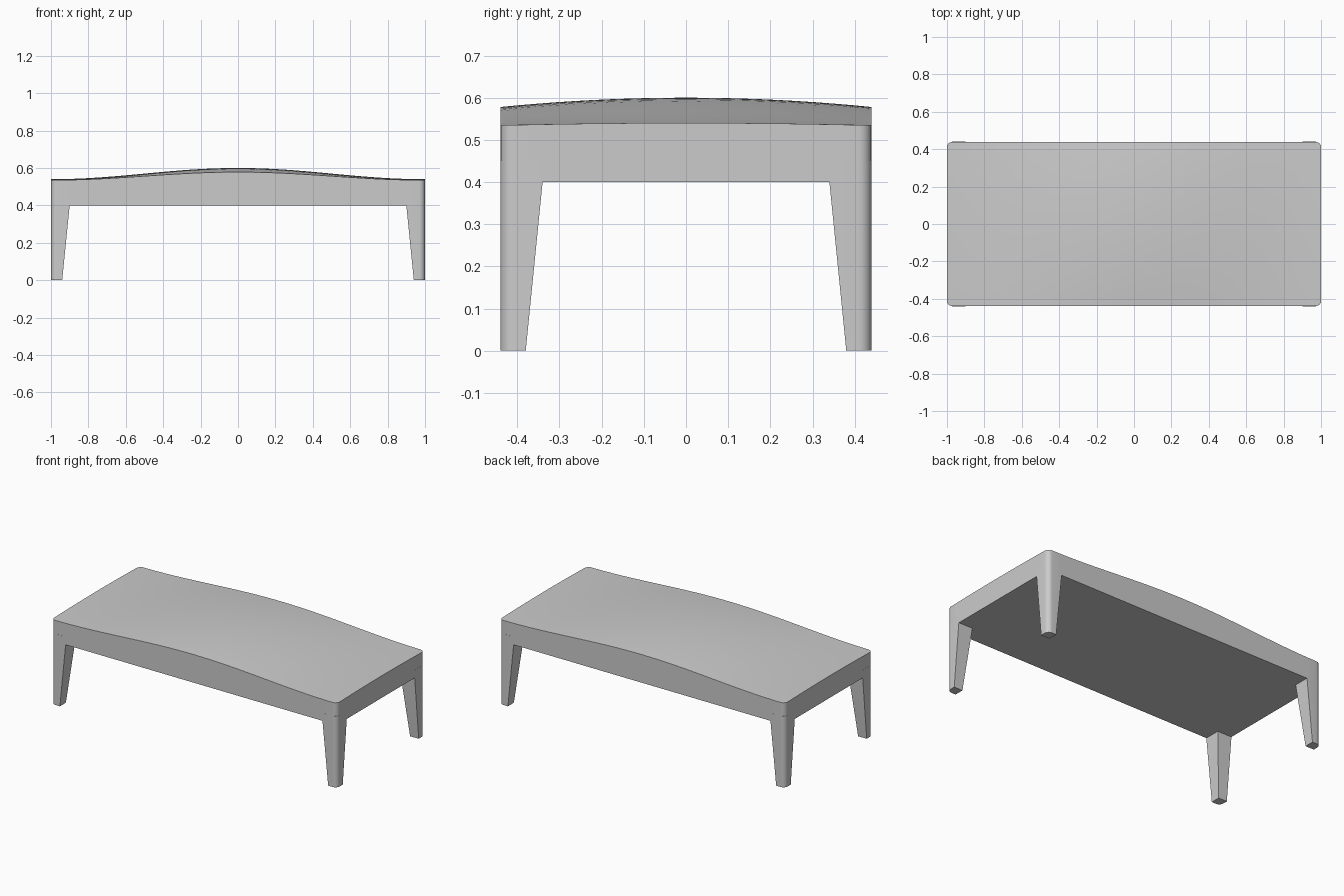
import bpy, bmesh
from math import sin, cos, pi, sqrt

if "Cube" in bpy.data.objects:
    bpy.data.objects.remove(bpy.data.objects["Cube"])

HX, HY, R = 1.0, 0.44, 0.03   # half length, half width, corner radius
UNDER = 0.40                  # underside height


def finish(name, bm):
    bmesh.ops.recalc_face_normals(bm, faces=bm.faces)
    me = bpy.data.meshes.new(name)
    bm.to_mesh(me)
    bm.free()
    ob = bpy.data.objects.new(name, me)
    bpy.context.collection.objects.link(ob)
    bpy.context.view_layer.objects.active = ob
    ob.select_set(True)
    bpy.ops.object.shade_smooth_by_angle(angle=pi / 6)
    ob.select_set(False)
    return ob


def crown(x, v):
    # gently domed top, flattening out towards the ends
    c = 0.5 + 0.5 * cos(pi * x)
    d = 1 - v * v
    return 0.535 + 0.005 * d + c * (0.043 + 0.017 * d)


# Table top: domed grid with rounded corners, extruded down to a flat underside
hx, hy = HX - 0.0005, HY - 0.0005
arc = [hx - R + R * sin(i * pi / 12) for i in range(7)]
xs = [-x for x in reversed(arc)] + [(hx - R) * (i / 16 - 1) for i in range(1, 32)] + arc
bm = bmesh.new()
rows = []
for x in xs:
    t = max(0.0, abs(x) - (hx - R))
    half = hy - R + sqrt(max(0.0, R * R - t * t))
    rows.append([bm.verts.new((x, half * j / 10, crown(x, j / 10))) for j in range(-10, 11)])
for a, b in zip(rows, rows[1:]):
    for j in range(20):
        bm.faces.new((a[j], b[j], b[j + 1], a[j + 1]))
ext = bmesh.ops.extrude_face_region(bm, geom=bm.faces[:])
for g in ext["geom"]:
    if isinstance(g, bmesh.types.BMVert):
        g.co.z = UNDER
finish("table_top", bm)

# Legs: tapered, flush outside with a rounded outer corner, mirrored to four
bm = bmesh.new()
rings = []
for z, w in ((0.0, 0.06), (UNDER, 0.10), (0.45, 0.10)):
    pts = [(HX - w, HY - w), (HX - w, HY)]
    pts += [(HX - R + R * sin(i * pi / 12), HY - R + R * cos(i * pi / 12)) for i in range(7)]
    pts += [(HX, HY - w)]
    rings.append([bm.verts.new((x, y, z)) for x, y in pts])
for a, b in zip(rings, rings[1:]):
    for i in range(len(a)):
        k = (i + 1) % len(a)
        bm.faces.new((a[i], a[k], b[k], b[i]))
bm.faces.new(rings[0])
bm.faces.new(rings[-1])
legs = finish("legs", bm)
mirror = legs.modifiers.new("mirror", "MIRROR")
mirror.use_axis = (True, True, False)
